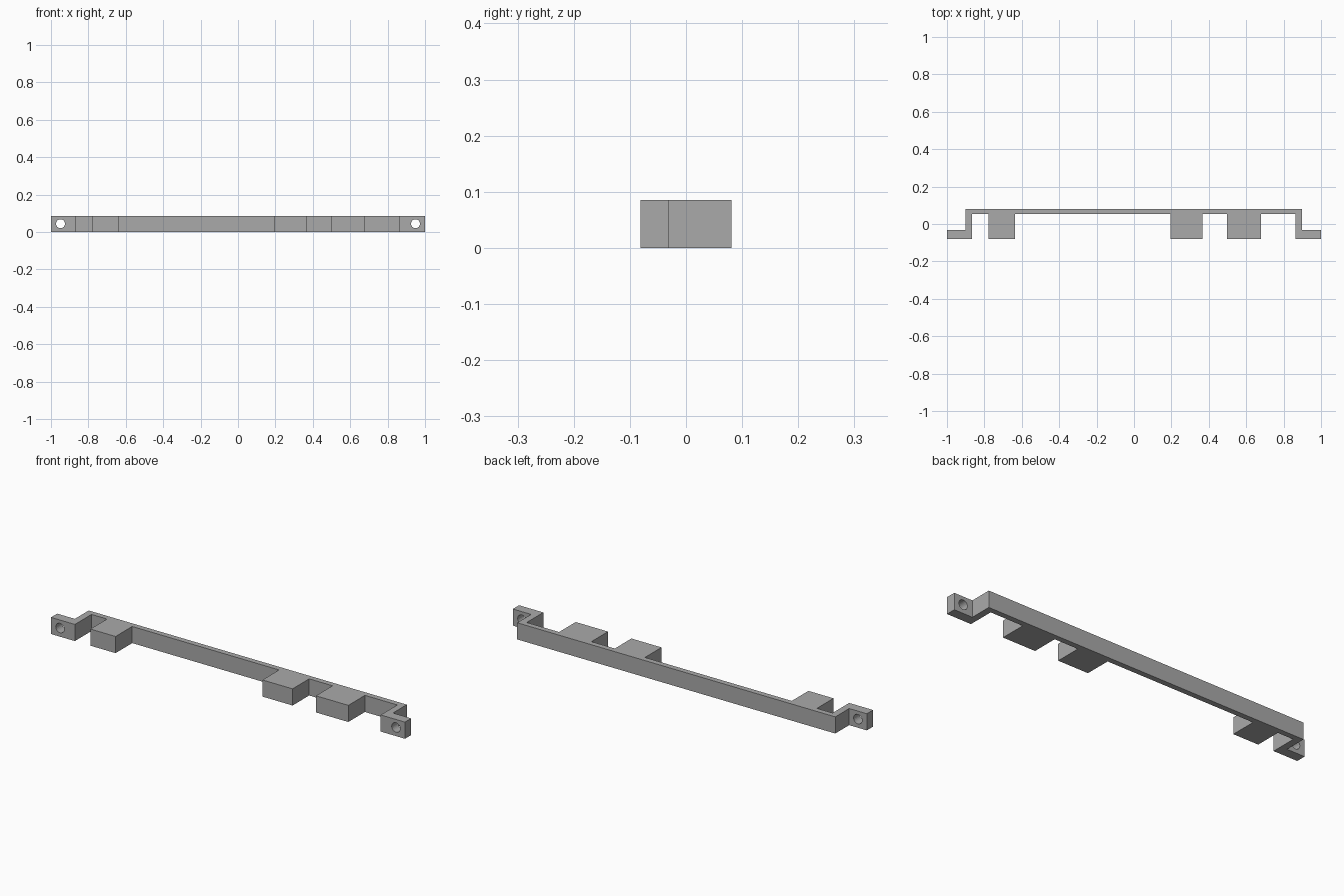
import bpy, bmesh, math
from mathutils import Matrix

if "Cube" in bpy.data.objects:
    bpy.data.objects.remove(bpy.data.objects["Cube"])

H = 0.085                       # height of the strip
FRONT, BACK = -0.081, 0.081     # depth limits
INNER = 0.053                   # front face of the thin rail
EAR_BACK = -0.031               # back face of the mounting ears

gray = bpy.data.materials.new("plain_gray")
gray.diffuse_color = (0.4, 0.4, 0.4, 1)
gray.use_nodes = True
gray.node_tree.nodes["Principled BSDF"].inputs["Base Color"].default_value = gray.diffuse_color


def make_object(name, bm):
    bmesh.ops.recalc_face_normals(bm, faces=bm.faces)
    mesh = bpy.data.meshes.new(name)
    bm.to_mesh(mesh)
    bm.free()
    mesh.materials.append(gray)
    obj = bpy.data.objects.new(name, mesh)
    bpy.context.collection.objects.link(obj)
    return obj


# Outline: left ear, front edge with the spacer blocks, right ear, back edge
outline = [(-0.9, EAR_BACK), (-1, EAR_BACK), (-1, FRONT), (-0.865, FRONT), (-0.865, INNER)]
for x0, x1 in [(-0.777, -0.635), (0.195, 0.365), (0.497, 0.68)]:
    outline += [(x0, INNER), (x0, FRONT), (x1, FRONT), (x1, INNER)]
outline += [(0.863, INNER), (0.863, FRONT), (1, FRONT), (1, EAR_BACK),
            (0.897, EAR_BACK), (0.897, BACK), (-0.9, BACK)]

# Bracket body, extruded upward
bm = bmesh.new()
base = bm.faces.new([bm.verts.new((x, y, 0)) for x, y in outline])
top = bmesh.ops.extrude_face_region(bm, geom=[base])["geom"]
bmesh.ops.translate(bm, vec=(0, 0, H),
                    verts=[v for v in top if isinstance(v, bmesh.types.BMVert)])
bracket = make_object("mounting_bracket", bm)

# Screw holes through both ears
bm = bmesh.new()
for x in (-0.949, 0.949):
    place = Matrix.Translation((x, -0.056, 0.044)) @ Matrix.Rotation(math.pi / 2, 4, 'X')
    bmesh.ops.create_cone(bm, cap_ends=True, segments=24, radius1=0.024,
                          radius2=0.024, depth=0.09, matrix=place)
cutter = make_object("screw_hole_cutter", bm)
cutter.hide_render = True
cutter.hide_set(True)

holes = bracket.modifiers.new("screw_holes", 'BOOLEAN')
holes.operation = 'DIFFERENCE'
holes.solver = 'EXACT'
holes.object = cutter
